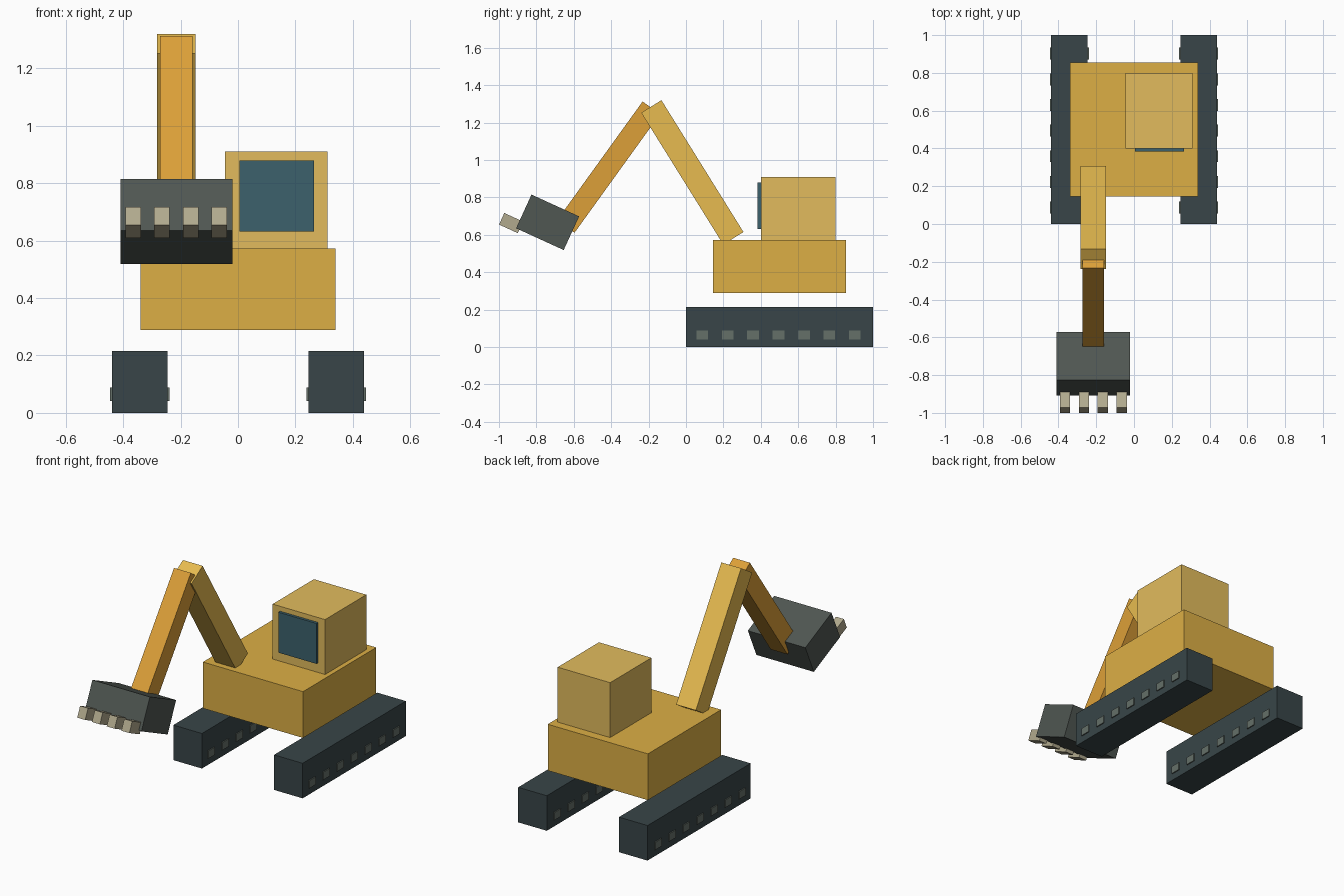
import bpy
from math import radians

if "Cube" in bpy.data.objects:
    bpy.data.objects.remove(bpy.data.objects["Cube"])


def material(name, rgb):
    m = bpy.data.materials.new(name)
    m.diffuse_color = (*rgb, 1)
    m.use_nodes = True
    m.node_tree.nodes["Principled BSDF"].inputs["Base Color"].default_value = m.diffuse_color
    return m


YELLOW = material("body_yellow", (0.72, 0.43, 0.06))
CAB = material("cab_yellow", (0.76, 0.50, 0.11))
BOOM = material("boom_yellow", (0.80, 0.50, 0.08))
ORANGE = material("stick_orange", (0.72, 0.35, 0.04))
DARK = material("track_dark", (0.04, 0.06, 0.065))
PAD = material("pad_grey", (0.13, 0.16, 0.14))
STEEL = material("bucket_steel", (0.08, 0.095, 0.085))
TOOTH = material("tooth_tan", (0.44, 0.40, 0.27))
GLASS = material("window_glass", (0.045, 0.12, 0.15))


def box(name, center, size, mat, tilt=0):
    """Box of a given size, tilted in degrees about the x axis."""
    bpy.ops.mesh.primitive_cube_add(size=1, location=center, rotation=(radians(tilt), 0, 0))
    ob = bpy.context.object
    ob.name = name
    ob.scale = size
    ob.data.materials.append(mat)
    return ob


# Tracks with pads showing on both sides
for side, label in ((-1, "left"), (1, "right")):
    x = side * 0.342
    box(f"{label}_track", (x, 0.5, 0.1075), (0.194, 1.0, 0.215), DARK)
    for i in range(7):
        box(f"{label}_track_pad_{i + 1}", (x, 0.087 + i * 0.1358, 0.065),
            (0.207, 0.063, 0.047), PAD)

# Upper body and cab
box("body", (0, 0.5, 0.431), (0.68, 0.71, 0.284), YELLOW)
box("cab", (0.133, 0.6, 0.739), (0.356, 0.4, 0.342), CAB)
box("cab_window", (0.135, 0.395, 0.756), (0.258, 0.023, 0.248), GLASS)

# Digging arm
ARM_X = -0.215
box("boom", (ARM_X, 0.034, 0.934), (0.134, 0.83, 0.127), BOOM, -58.1)
box("stick", (ARM_X, -0.414, 0.962), (0.114, 0.782, 0.115), ORANGE, 54.2)

# Bucket with four teeth
TILT = -24.6
box("bucket", (ARM_X, -0.740, 0.667), (0.39, 0.28, 0.198), STEEL, TILT)
for i in range(4):
    box(f"bucket_tooth_{i + 1}", (ARM_X + (i - 1.5) * 0.1, -0.9355, 0.663),
        (0.054, 0.11, 0.068), TOOTH, TILT)
